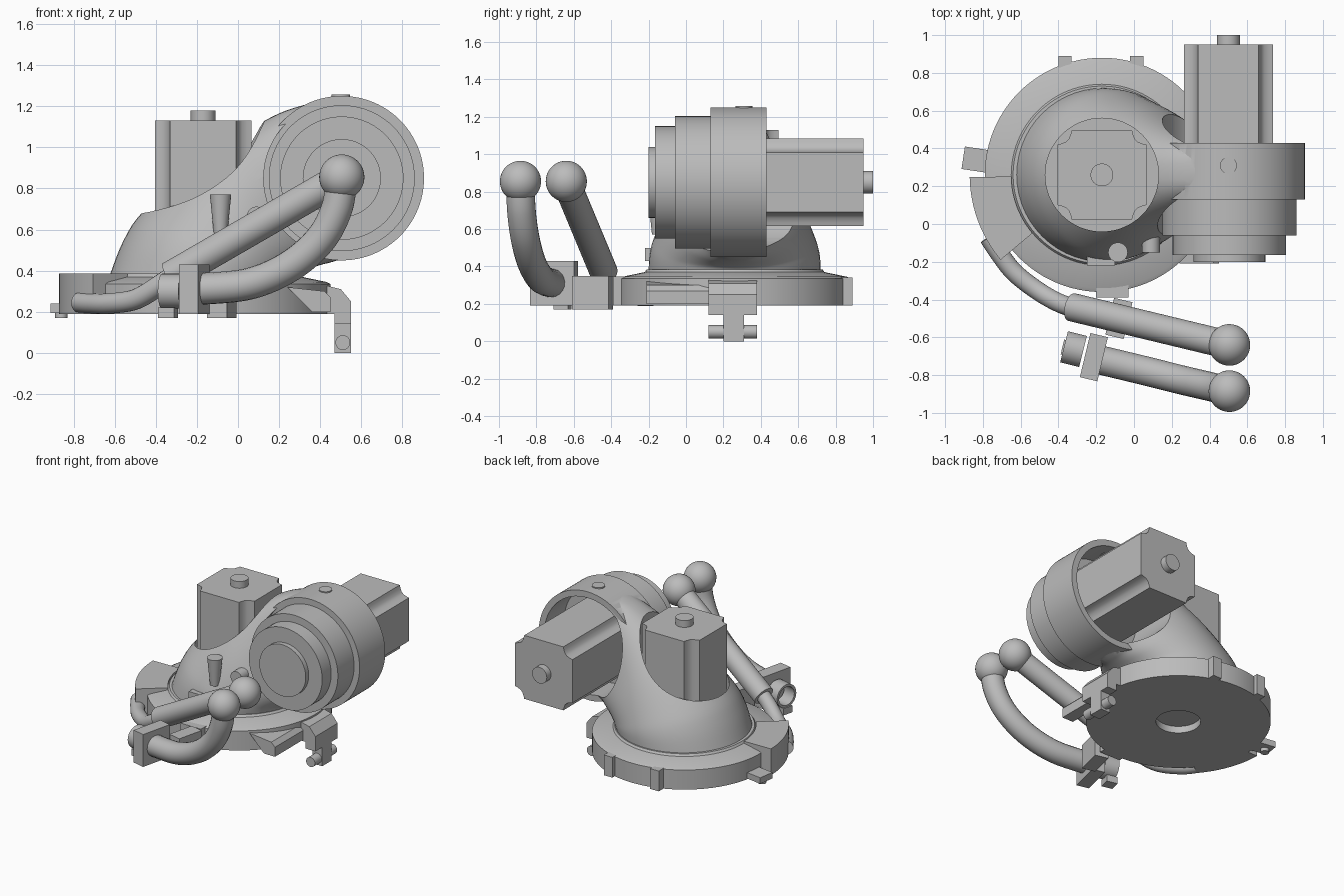
import bpy, bmesh, math
from mathutils import Vector, Matrix

cube = bpy.data.objects.get("Cube")
if cube:
    bpy.data.objects.remove(cube)

mat = bpy.data.materials.new("plain grey")
mat.use_nodes = True
GREY = (0.5, 0.5, 0.5, 1)
mat.diffuse_color = GREY
mat.node_tree.nodes["Principled BSDF"].inputs["Base Color"].default_value = GREY


def finish(name, bm, angle=35):
    bmesh.ops.recalc_face_normals(bm, faces=bm.faces)
    me = bpy.data.meshes.new(name)
    bm.to_mesh(me)
    bm.free()
    me.materials.append(mat)
    ob = bpy.data.objects.new(name, me)
    bpy.context.collection.objects.link(ob)
    smooth(ob, angle)
    return ob


def smooth(ob, angle=35):
    bpy.ops.object.select_all(action='DESELECT')
    ob.select_set(True)
    bpy.context.view_layer.objects.active = ob
    bpy.ops.object.shade_smooth_by_angle(angle=math.radians(angle))


def rod(name, a, b, r1, r2=None, seg=64):
    """Cylinder or cone between two points."""
    a, b = Vector(a), Vector(b)
    d = b - a
    bm = bmesh.new()
    m = Matrix.Translation((a + b) / 2) @ d.to_track_quat('Z', 'Y').to_matrix().to_4x4()
    bmesh.ops.create_cone(bm, cap_ends=True, segments=seg, radius1=r1,
                          radius2=r1 if r2 is None else r2, depth=d.length, matrix=m)
    return finish(name, bm)


def box(name, lo, hi, turn=0):
    lo, hi = Vector(lo), Vector(hi)
    bm = bmesh.new()
    m = Matrix.Translation((lo + hi) / 2) @ Matrix.Rotation(turn, 4, 'Z') @ Matrix.Diagonal((*(hi - lo), 1))
    bmesh.ops.create_cube(bm, size=1, matrix=m)
    return finish(name, bm)


def prism(name, pts, vec):
    """Extrude a closed outline along a vector."""
    bm = bmesh.new()
    f = bm.faces.new([bm.verts.new(p) for p in pts])
    new = bmesh.ops.extrude_face_region(bm, geom=[f])["geom"]
    bmesh.ops.translate(bm, vec=vec, verts=[v for v in new if isinstance(v, bmesh.types.BMVert)])
    return finish(name, bm)


def loft(name, rings):
    bm = bmesh.new()
    loops = [[bm.verts.new(p) for p in ring] for ring in rings]
    n = len(loops[0])
    for a, b in zip(loops, loops[1:]):
        for i in range(n):
            bm.faces.new((a[i], a[(i + 1) % n], b[(i + 1) % n], b[i]))
    bm.faces.new(loops[0])
    bm.faces.new(loops[-1])
    return finish(name, bm)


def spline(pts, steps):
    """Smooth interpolation through points of any dimension."""
    out = []
    for i in range(len(pts) - 1):
        quad = [pts[max(i - 1, 0)], pts[i], pts[i + 1], pts[min(i + 2, len(pts) - 1)]]
        for s in range(steps):
            t = s / steps
            out.append([b + t * (c - a) / 2 + t * t * (a - 2.5 * b + 2 * c - d / 2)
                        + t ** 3 * (1.5 * (b - c) + (d - a) / 2) for a, b, c, d in zip(*quad)])
    return out + [list(pts[-1])]


def boolean(ob, other, op):
    m = ob.modifiers.new(op, 'BOOLEAN')
    m.operation, m.object, m.solver = op, other, 'EXACT'
    bpy.context.view_layer.objects.active = ob
    bpy.ops.object.modifier_apply(modifier=m.name)
    bpy.data.objects.remove(other)


def tube(name, pts, r):
    cu = bpy.data.curves.new(name, 'CURVE')
    cu.dimensions, cu.bevel_depth, cu.bevel_resolution, cu.use_fill_caps = '3D', r, 8, True
    path = spline(pts, 8)
    sp = cu.splines.new('POLY')
    sp.points.add(len(path) - 1)
    for p, co in zip(sp.points, path):
        p.co = (*co, 1)
    cu.materials.append(mat)
    ob = bpy.data.objects.new(name, cu)
    bpy.context.collection.objects.link(ob)
    bpy.ops.object.select_all(action='DESELECT')
    ob.select_set(True)
    bpy.context.view_layer.objects.active = ob
    bpy.ops.object.convert(target='MESH')
    smooth(bpy.context.object)


CX, CY = -0.17, 0.26      # upright axis
RX, RZ = 0.505, 0.85      # level axis

# Shoulder housing: sections swing from the round foot up to the ring
# station: outer x, outer z, inner x, inner z, half width, centre y, squareness
stations = [(-.63, .36, .29, .36, .46, .26, 2), (-.56, .54, .3, .385, .455, .26, 2),
            (-.46, .69, .32, .4, .43, .26, 2), (-.2, .93, .36, .415, .36, .265, 2.1),
            (.13, 1.13, .41, .43, .25, .275, 2.4), (.3, 1.2, .45, .44, .19, .28, 3),
            (.5, 1.245, .5, .455, .15, .28, 4)]
rings = []
for ox, oz, ix, iz, w, cy, p in spline(stations, 5):
    ring = []
    for k in range(56):
        a = math.tau * k / 56
        c, s = [math.copysign(abs(q) ** (2 / p), q) for q in (math.cos(a), math.sin(a))]
        ring.append(((ox + ix) / 2 + c * (ox - ix) / 2, cy + s * w, (oz + iz) / 2 + c * (oz - iz) / 2))
    rings.append(ring)
housing = loft("shoulder_housing", rings)
boolean(housing, rod("ring", (RX, .13, RZ), (RX, .43, RZ), .4, seg=96), 'UNION')
boolean(housing, rod("motor_well", (CX, CY, .45), (CX, CY, 1.6), .3), 'DIFFERENCE')
boolean(housing, rod("ring_bore", (RX, .2, RZ), (RX, .9, RZ), .355), 'DIFFERENCE')
boolean(housing, rod("drum_clearance", (RX, -.5, RZ), (RX, .13, RZ), .38), 'DIFFERENCE')
smooth(housing)

# Stepped drum on the front of the ring
for name, y0, y1, r in (("drum_body", .2, -.06, .355), ("drum_step", -.06, -.165, .3),
                        ("drum_cap", -.165, -.2, .19)):
    rod(name, (RX, y0, RZ), (RX, y1, RZ), r, seg=80)
rod("ring_bolt", (.5, .31, 1.2), (.5, .31, 1.257), .045, seg=24)

# Two square motors with notched corners
corner = [(.235, .16), (.215, .165), (.19, .175), (.175, .19), (.165, .215), (.16, .235)]
outline = []
for q in range(4):
    turn = Matrix.Rotation(q * math.pi / 2, 2)
    outline += [turn @ Vector(c) for c in corner]
prism("upright_motor", [(CX + u, CY + v, .44) for u, v in outline], (0, 0, .69))
rod("upright_motor_shaft", (CX, CY, 1.1), (CX, CY, 1.18), .06, seg=32)
prism("level_motor", [(RX - .005 + u, .19, RZ + v) for u, v in outline], (0, .76, 0))
rod("level_motor_shaft", (RX - .005, .93, RZ), (RX - .005, 1, RZ), .06, seg=32)

# Round base with a central recess underneath
profile = [(.62, .19), (.62, .335), (.6, .345), (.48, .37), (.47, .385)]
base = loft("base_disc", [[(CX + r * math.cos(math.tau * k / 96), CY + r * math.sin(math.tau * k / 96), z)
                           for k in range(96)] for r, z in profile])
boolean(base, rod("base_recess", (CX, CY, .1), (CX, CY, .24), .15), 'DIFFERENCE')
smooth(base)

# Raised stop sector on the base edge
arc = [math.radians(181 + 39 * k / 12) for k in range(13)]
sector = [(CX + .7 * math.cos(a), CY + .7 * math.sin(a), .19) for a in arc]
sector += [(CX + .48 * math.cos(a), CY + .48 * math.sin(a), .19) for a in reversed(arc)]
prism("stop_sector", sector, (0, 0, .195))

# Tabs around the base
for name, x in (("back_tab_a", -.365), ("back_tab_b", .015)):
    box(name, (x - .035, .8, .19), (x + .035, .89, .34))
box("front_tab", (-.2, -.39, .19), (-.03, -.25, .345))
box("side_tab", (-.905, .28, .195), (-.76, .4, .24), -.15)
rod("side_tab_foot", (-.86, .34, .17), (-.86, .34, .2), .03, seg=20)

# Side bracket with a hanging hook and cross peg
prism("side_bracket", [(x, .12, z) for x, z in ((.2, .35), (.38, .34), (.5, .31), (.55, .25),
                                                (.55, .14), (.47, .14), (.47, .19), (.2, .19))], (0, .26, 0))
prism("bracket_wing", [(x, -.21, z) for x, z in ((.24, .32), (.42, .3), (.45, .27), (.45, .2), (.36, .2))], (0, .34, 0))
box("hook", (.47, .2, 0), (.55, .31, .16))
rod("hook_peg", (.51, .12, .05), (.51, .38, .05), .036, seg=24)

# Small fittings on the front of the housing
rod("front_peg", (-.085, -.15, .57), (-.085, -.15, .77), .032, .052, seg=24)
rod("front_button", (.09, -.15, .665), (.09, -.02, .665), .047, seg=24)
box("front_ledge", (-.25, -.22, .43), (-.1, -.12, .5))

# Two ball-ended levers
for name, y in (("rear", -.64), ("front", -.885)):
    bm = bmesh.new()
    bmesh.ops.create_uvsphere(bm, u_segments=40, v_segments=24, radius=.11,
                              matrix=Matrix.Translation((.505, y, .855)))
    finish(name + "_lever_ball", bm, 60)
rod("rear_lever", (.5, -.64, .85), (-.33, -.44, .37), .075, seg=40)
tube("rear_lever_tail", [(-.28, -.45, .4), (-.38, -.425, .33), (-.5, -.36, .26), (-.63, -.26, .24),
                         (-.71, -.16, .24), (-.77, -.07, .245)], .05)
tube("front_lever", [(.505, -.885, .85), (.48, -.88, .7), (.4, -.86, .55), (.25, -.825, .42),
                     (.05, -.775, .335), (-.2, -.715, .31)], .077)

# Clamp on the front lever and plate under the rear lever
TILT = -.235
box("lever_clamp", (-.26, -.825, .19), (-.165, -.585, .43), TILT)
ring = rod("clamp_ring", (-.37, -.65, .3), (-.27, -.675, .3), .085, seg=40)
boolean(ring, rod("clamp_bore", (-.45, -.63, .3), (-.2, -.69, .3), .068, seg=40), 'DIFFERENCE')
smooth(ring)
box("clamp_foot", (-.38, -.7, .17), (-.3, -.62, .22), TILT)
box("lever_plate", (-.13, -.6, .17), (-.03, -.4, .35), TILT)
